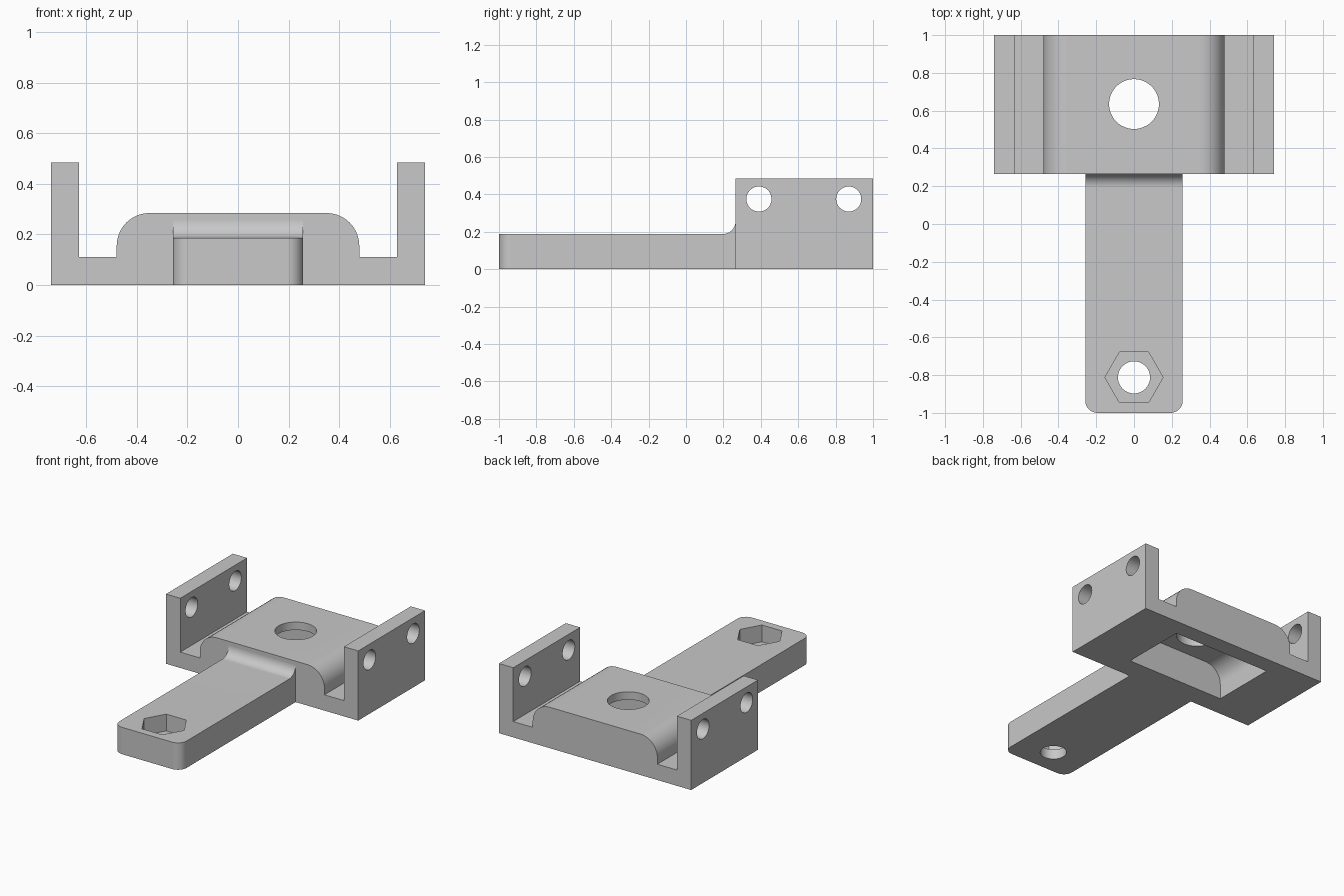
import bpy, bmesh
from math import sin, cos, radians

if "Cube" in bpy.data.objects:
    bpy.data.objects.remove(bpy.data.objects["Cube"], do_unlink=True)

GREY = (0.58, 0.58, 0.58, 1)
mat = bpy.data.materials.new("plain_grey")
mat.use_nodes = True
mat.diffuse_color = GREY
mat.node_tree.nodes["Principled BSDF"].inputs["Base Color"].default_value = GREY

# Axis order used to place a 2D profile (u, v) with its extrusion depth d
PLACE = {
    "x": lambda u, v, d: (d, u, v),
    "y": lambda u, v, d: (u, d, v),
    "z": lambda u, v, d: (u, v, d),
}


def arc(cx, cy, r, start, end, steps=10):
    angles = [radians(start + (end - start) * i / steps) for i in range(steps + 1)]
    return [(cx + r * cos(a), cy + r * sin(a)) for a in angles]


def prism(name, profile, axis, lo, hi):
    """Extrude a closed 2D profile along an axis."""
    bm = bmesh.new()
    ends = [[bm.verts.new(PLACE[axis](u, v, d)) for u, v in profile] for d in (lo, hi)]
    n = len(profile)
    bm.faces.new(ends[0])
    bm.faces.new(ends[1][::-1])
    for i in range(n):
        j = (i + 1) % n
        bm.faces.new((ends[0][i], ends[1][i], ends[1][j], ends[0][j]))
    bmesh.ops.recalc_face_normals(bm, faces=bm.faces)
    mesh = bpy.data.meshes.new(name)
    bm.to_mesh(mesh)
    bm.free()
    mesh.materials.append(mat)
    obj = bpy.data.objects.new(name, mesh)
    bpy.context.scene.collection.objects.link(obj)
    return obj


def drill(name, u, v, r, axis, lo, hi, sides=48):
    return prism(name, arc(u, v, r, 0, 360, sides)[:-1], axis, lo, hi)


def cut(obj, cutters):
    """Subtract each cutter in turn, then remove it."""
    bpy.context.view_layer.objects.active = obj
    for cutter in cutters:
        cutter.hide_render = True
        mod = obj.modifiers.new("cut", "BOOLEAN")
        mod.operation = "DIFFERENCE"
        mod.solver = "EXACT"
        mod.object = cutter
        bpy.ops.object.modifier_apply(modifier=mod.name)
        bpy.data.objects.remove(cutter, do_unlink=True)


def finish(obj):
    bpy.ops.object.select_all(action="DESELECT")
    obj.select_set(True)
    bpy.context.view_layer.objects.active = obj
    bpy.ops.object.shade_smooth_by_angle()
    mod = obj.modifiers.new("even_shading", "WEIGHTED_NORMAL")
    mod.keep_sharp = True


# Bracket: base, two ears and a raised rounded centre as one section
half = [(0.74, 0), (0.74, 0.485), (0.63, 0.485), (0.63, 0.11), (0.48, 0.11)]
half += arc(0.35, 0.155, 0.13, 0, 90)
section = half + [(-x, z) for x, z in reversed(half)]
bracket = prism("bracket", section, "y", 0.265, 1.0)

# Hollow underside with a rounded ceiling
hollow = [(0.38, -0.1)] + arc(0.26, 0.11, 0.12, 0, 90)
hollow += [(-x, z) for x, z in reversed(hollow)]
cut(bracket, [
    prism("hollow_cutter", hollow, "y", 0.415, 0.88),
    drill("centre_hole_cutter", 0, 0.635, 0.132, "z", 0.1, 0.4),
    drill("ear_hole_cutter_front", 0.39, 0.375, 0.067, "x", -0.9, 0.9),
    drill("ear_hole_cutter_back", 0.87, 0.375, 0.067, "x", -0.9, 0.9),
])
finish(bracket)

# Arm: side profile with a fillet rising into the bracket
side = [(-1, 0), (0.265, 0), (0.265, 0.255)] + arc(0.195, 0.257, 0.07, 0, -90)[1:]
side += [(-1, 0.187)]
arm = prism("arm", side, "x", -0.258, 0.258)

# Rounded vertical corners at the free end
bm = bmesh.new()
bm.from_mesh(arm.data)
corners = [e for e in bm.edges
           if all(v.co.y < -0.99 for v in e.verts)
           and abs(e.verts[0].co.x - e.verts[1].co.x) < 0.01]
bmesh.ops.bevel(bm, geom=corners, offset=0.065, segments=8, profile=0.5, affect="EDGES")
bm.to_mesh(arm.data)
bm.free()

# Hexagonal nut recess over a bolt hole
cut(arm, [
    drill("nut_recess_cutter", 0, -0.812, 0.154, "z", 0.07, 0.3, 6),
    drill("bolt_hole_cutter", 0, -0.812, 0.085, "z", -0.1, 0.3),
])
finish(arm)
